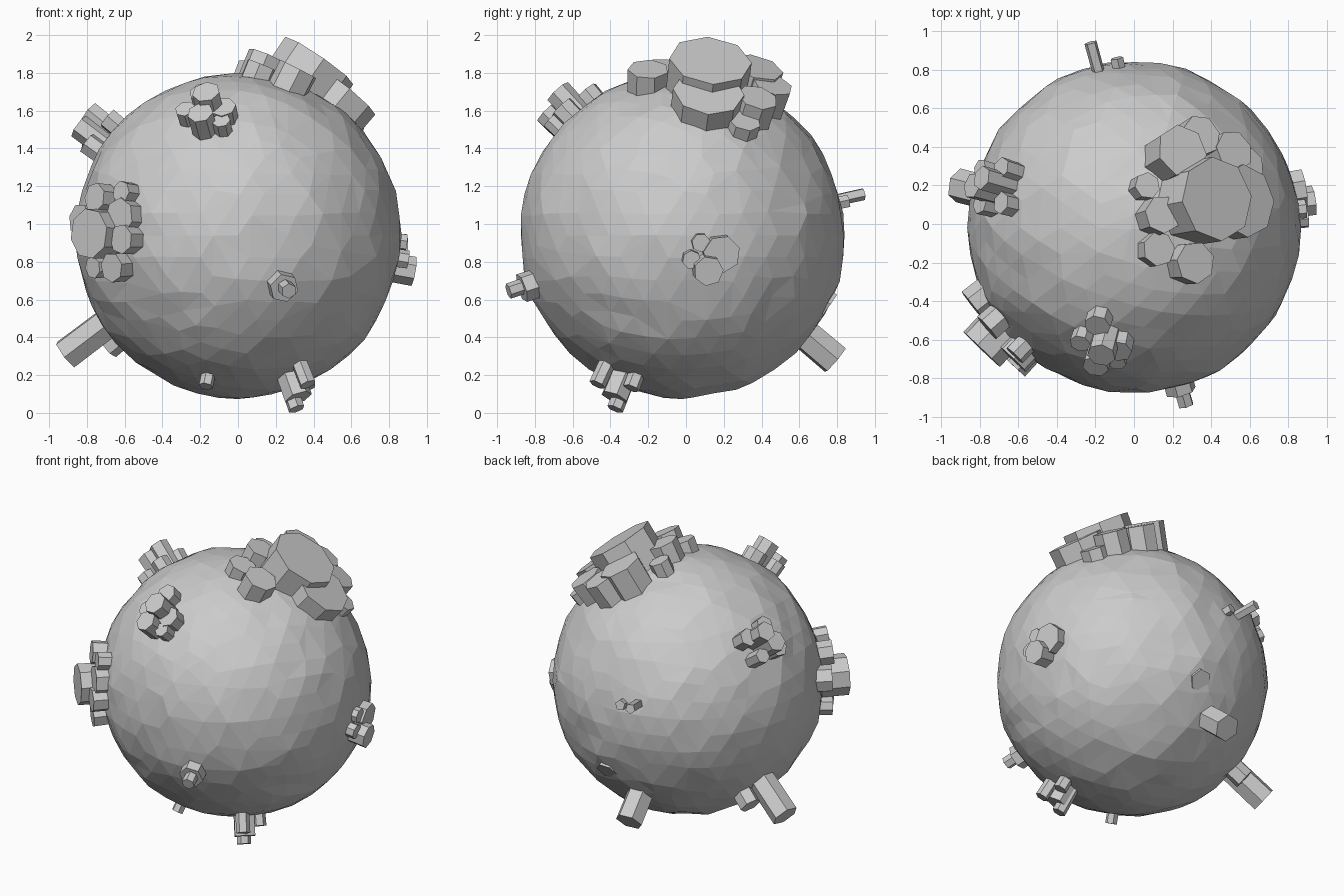
import bpy, bmesh, math, random
from mathutils import Vector, Matrix, noise

random.seed(4)
CENTRE = Vector((0, -0.02, 0.94))
R = 0.86


def finish(bm, name):
    mesh = bpy.data.meshes.new(name)
    bm.to_mesh(mesh)
    bm.free()
    ob = bpy.data.objects.new(name, mesh)
    bpy.context.collection.objects.link(ob)
    return ob


def cluster(name, axis, crystals, sides=6):
    """Flat-capped prisms; each crystal is (cap x, y, z, radius), rooted in the rock."""
    bm = bmesh.new()
    axis = Vector(axis).normalized()
    for x, y, z, r in crystals:
        cap = Vector((x, y, z))
        radial = (cap - CENTRE).normalized()
        d = (axis * 0.6 + radial * 0.4).normalized()
        length = (cap - CENTRE).length - R + 0.14 + r * 0.3
        rot = d.to_track_quat('Z', 'Y').to_matrix().to_4x4()
        spin = Matrix.Rotation(random.uniform(0, math.tau), 4, 'Z')
        mat = Matrix.Translation(cap - d * length / 2) @ rot @ spin
        bmesh.ops.create_cone(bm, cap_ends=True, segments=sides, radius1=r * 0.97,
                              radius2=r, depth=length, matrix=mat)
    return finish(bm, name)


# Boulder: faceted ball with gentle dents, thinned to uneven triangles
bm = bmesh.new()
bmesh.ops.create_icosphere(bm, subdivisions=4, radius=R)
for v in bm.verts:
    n = v.co.normalized()
    v.co = n * (R + 0.014 * noise.noise(n * 3.5) + 0.012 * noise.noise(n * 9)) + CENTRE
rock = finish(bm, "boulder")
dec = rock.modifiers.new("facets", 'DECIMATE')
dec.ratio = 0.8

# Large crown of crystals on the upper right
cluster("crown_core", (0.66, 0.08, 0.76), [
    (0.43, 0.13, 1.865, 0.22), (0.58, 0.12, 1.70, 0.19)], 8)
cluster("crown_crystals", (0.5, 0.15, 0.8), [
    (0.25, 0.38, 1.83, 0.14), (0.35, 0.46, 1.74, 0.11), (0.15, 0.05, 1.89, 0.10),
    (0.32, -0.20, 1.82, 0.11), (0.13, -0.13, 1.84, 0.09), (0.07, 0.20, 1.84, 0.07),
    (0.52, 0.38, 1.67, 0.11), (0.60, 0.31, 1.55, 0.09)], 7)

# Left front cluster
cluster("left_core", (-0.6, -0.75, 0.03), [(-0.79, -0.65, 0.95, 0.135)], 8)
cluster("left_crystals", (-0.68, -0.7, 0.02), [
    (-0.63, -0.70, 1.04, 0.10), (-0.62, -0.68, 1.17, 0.06), (-0.76, -0.54, 1.14, 0.08),
    (-0.67, -0.66, 0.77, 0.08), (-0.84, -0.42, 1.02, 0.09), (-0.77, -0.52, 0.77, 0.06),
    (-0.62, -0.74, 0.92, 0.08)], 7)

# Upper left cluster
cluster("upper_left_crystals", (-0.75, 0.2, 0.6), [
    (-0.79, 0.24, 1.59, 0.065), (-0.84, 0.20, 1.52, 0.07), (-0.69, 0.29, 1.54, 0.06),
    (-0.69, 0.11, 1.56, 0.06), (-0.80, 0.11, 1.43, 0.06), (-0.80, 0.29, 1.44, 0.05)])

# Upper front cluster
cluster("upper_front_crystals", (-0.18, -0.68, 0.7), [
    (-0.17, -0.68, 1.70, 0.075), (-0.19, -0.53, 1.70, 0.07), (-0.20, -0.74, 1.59, 0.07),
    (-0.28, -0.62, 1.61, 0.055), (-0.08, -0.66, 1.62, 0.07), (-0.09, -0.72, 1.55, 0.05)], 7)

# Right side cluster
cluster("right_crystals", (0.95, 0.12, -0.15), [
    (0.93, 0.12, 0.75, 0.08), (0.88, 0.19, 0.84, 0.10), (0.89, 0.08, 0.90, 0.05),
    (0.90, 0.03, 0.81, 0.05)], 7)

# Single and paired shafts around the lower half
cluster("low_left_shafts", (-0.75, 0.2, -0.6), [
    (-0.91, 0.20, 0.31, 0.09), (-0.69, 0.27, 0.35, 0.07)])
cluster("low_back_shafts", (-0.1, 0.75, -0.65), [
    (-0.11, 0.79, 0.28, 0.09), (0.08, 0.76, 0.57, 0.075)])
cluster("front_stud", (0.26, -0.9, -0.3), [
    (0.245, -0.87, 0.66, 0.08), (0.27, -0.94, 0.645, 0.042)])
cluster("foot_crystals", (0.3, -0.35, -0.87), [
    (0.32, -0.38, 0.08, 0.075), (0.31, -0.375, 0.02, 0.045),
    (0.37, -0.29, 0.13, 0.045), (0.37, -0.47, 0.15, 0.045)])
cluster("under_stud", (-0.17, -0.45, -0.8), [(-0.17, -0.43, 0.14, 0.038)])
cluster("back_needles", (-0.28, 0.94, 0.2), [
    (-0.225, 0.94, 1.16, 0.034), (-0.09, 0.86, 1.12, 0.035)], 5)
